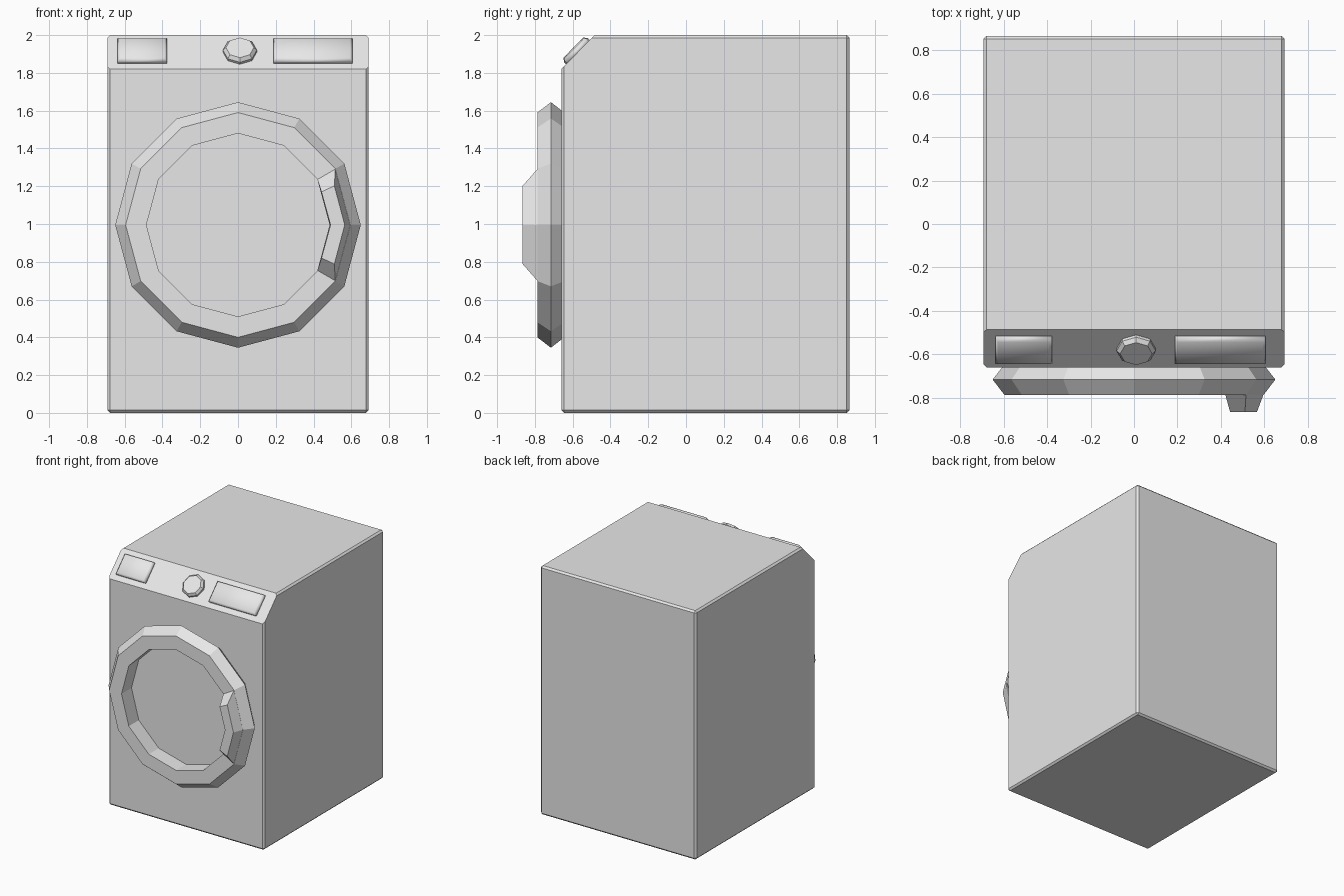
import bpy, bmesh, math
from mathutils import Vector, Matrix

if "Cube" in bpy.data.objects:
    bpy.data.objects.remove(bpy.data.objects["Cube"])

grey = bpy.data.materials.new("light_grey")
grey.diffuse_color = (0.8, 0.8, 0.8, 1)
grey.use_nodes = True
grey.node_tree.nodes["Principled BSDF"].inputs["Base Color"].default_value = grey.diffuse_color


def finish(name, bm, smooth=False):
    bmesh.ops.recalc_face_normals(bm, faces=bm.faces)
    for f in bm.faces:
        f.smooth = smooth
    me = bpy.data.meshes.new(name)
    bm.to_mesh(me)
    bm.free()
    me.materials.append(grey)
    ob = bpy.data.objects.new(name, me)
    bpy.context.collection.objects.link(ob)
    return ob


def loft(bm, rings, closed=False):
    """Skin equal-length point loops; cap both ends unless closed."""
    loops = [[bm.verts.new(p) for p in r] for r in rings]
    n = len(loops[0])
    pairs = list(zip(loops, loops[1:])) + ([(loops[-1], loops[0])] if closed else [])
    for a, b in pairs:
        for i in range(n):
            j = (i + 1) % n
            bm.faces.new((a[i], a[j], b[j], b[i]))
    if not closed:
        bm.faces.new(loops[0])
        bm.faces.new(loops[-1])


# cabinet: bevelled box with the upper front edge sliced off
bm = bmesh.new()
bmesh.ops.create_cube(bm, size=1, matrix=Matrix.Translation((0, 0.1025, 1)) @ Matrix.Diagonal((1.384, 1.525, 2, 1)))
bmesh.ops.bevel(bm, geom=bm.edges[:], offset=0.014, segments=1, affect='EDGES')
low, high = Vector((0, -0.66, 1.82)), Vector((0, -0.485, 2.0))
slope = (high - low).normalized()
normal = Vector((0, -slope.z, slope.y))
cut = bmesh.ops.bisect_plane(bm, geom=bm.verts[:] + bm.edges[:] + bm.faces[:], plane_co=low,
                             plane_no=normal, clear_outer=True)
bmesh.ops.contextual_create(bm, geom=[e for e in cut["geom_cut"] if isinstance(e, bmesh.types.BMEdge)])
finish("cabinet", bm)

# door ring: twelve-sided, five-point section
Z = 0.995


def circle(r, y, n=12):
    return [(r * math.cos(math.tau * i / n), y, Z + r * math.sin(math.tau * i / n)) for i in range(n)]


bm = bmesh.new()
section = [(0.485, -0.645), (0.595, -0.645), (0.65, -0.715), (0.595, -0.787), (0.485, -0.787)]
loft(bm, [circle(r, y) for r, y in section], closed=True)
finish("door_ring", bm)

# door handle: tapered block over two sectors of the ring
bm = bmesh.new()


def handle_loop(inner, inner_mid, outer, outer_mid, y):
    (a, b), (c, d) = inner, outer
    pts = [(a, b), (inner_mid, 0), (a, -b), (c, -d), (outer_mid, 0), (c, d)]
    return [(x, y, Z + z) for x, z in pts]


bm_loops = [handle_loop((0.42, 0.2425), 0.485, (0.515, 0.2975), 0.595, -0.785),
            handle_loop((0.442, 0.175), 0.49, (0.51, 0.207), 0.565, -0.865)]
loops = [[bm.verts.new(p) for p in l] for l in bm_loops]
for i in range(6):
    j = (i + 1) % 6
    bm.faces.new((loops[0][i], loops[0][j], loops[1][j], loops[1][i]))
for l in loops:  # two quads per cap
    bm.faces.new((l[0], l[1], l[4], l[5]))
    bm.faces.new((l[1], l[2], l[3], l[4]))
finish("door_handle", bm)

# controls stand on the sloped panel
centre = (low + high) / 2


def on_slope(u, v, h):
    return Vector((u, 0, 0)) + centre + slope * v + normal * h


# display and drawer plates
for name, x0, x1 in (("drawer_plate", -0.637, -0.377), ("display_plate", 0.188, 0.605)):
    bm = bmesh.new()
    rings = []
    for inset, h in ((0, -0.005), (0, 0.017), (0.012, 0.029)):
        a, b, v = x0 + inset, x1 - inset, 0.083 - inset
        rings.append([on_slope(u, w, h) for u, w in ((a, -v), (b, -v), (b, v), (a, v))])
    loft(bm, rings)
    finish(name, bm, smooth=True)

# octagonal selector knob
bm = bmesh.new()
rings = [[on_slope(0.01 + r * math.cos(math.tau * i / 8), r * math.sin(math.tau * i / 8), h) for i in range(8)]
         for r, h in ((0.09, -0.005), (0.09, 0.015), (0.074, 0.034))]
loft(bm, rings)
finish("selector_knob", bm)
